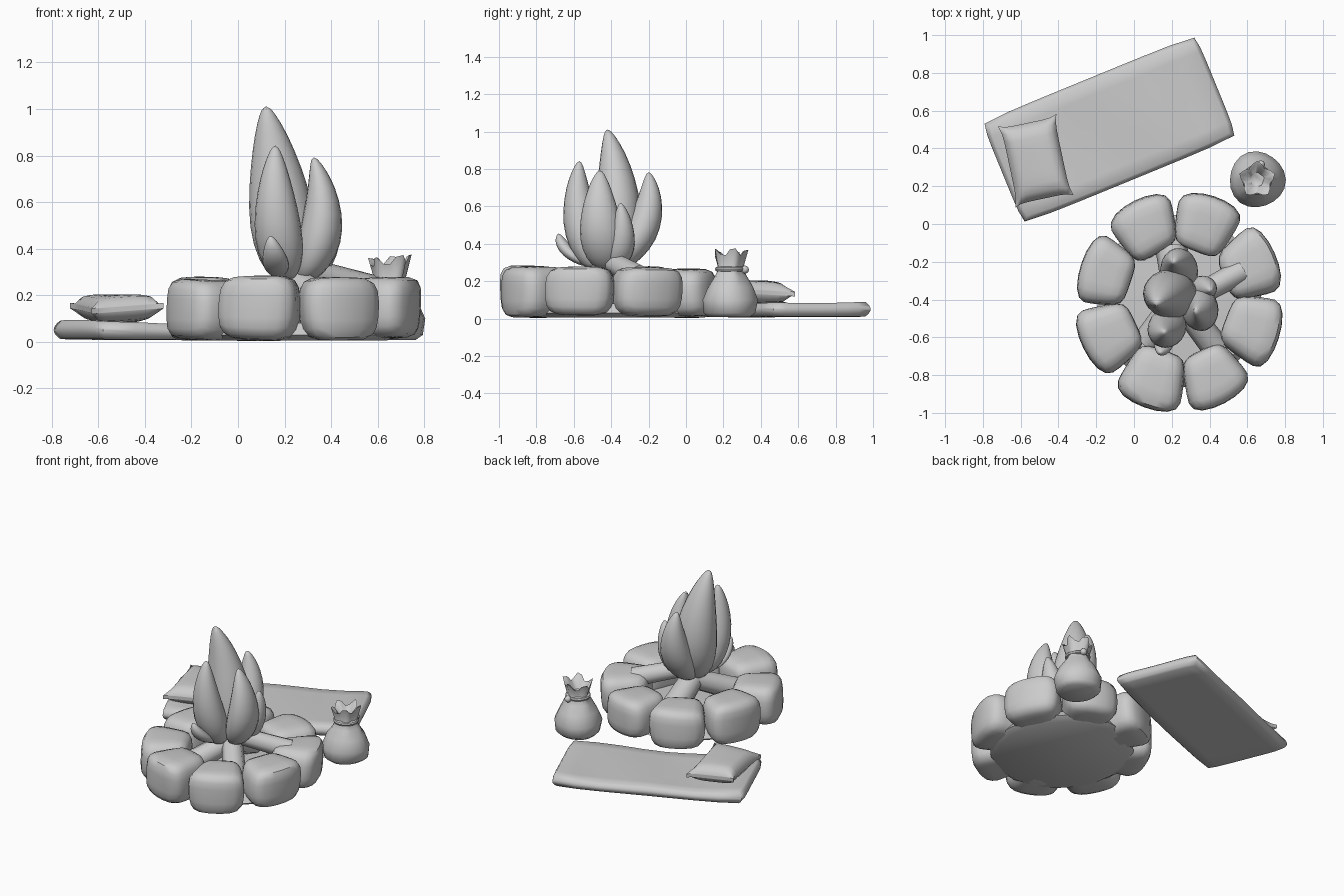
import bpy, bmesh, math, random
from mathutils import Vector, Matrix

if "Cube" in bpy.data.objects:
    bpy.data.objects.remove(bpy.data.objects["Cube"])

random.seed(4)


def finish(name, bm, angle=40, subsurf=0):
    bmesh.ops.recalc_face_normals(bm, faces=bm.faces)
    me = bpy.data.meshes.new(name)
    bm.to_mesh(me)
    bm.free()
    me.polygons.foreach_set("use_smooth", [True] * len(me.polygons))
    me.set_sharp_from_angle(angle=math.radians(angle))
    ob = bpy.data.objects.new(name, me)
    bpy.context.collection.objects.link(ob)
    if subsurf:
        m = ob.modifiers.new("smooth", 'SUBSURF')
        m.levels = m.render_levels = subsurf
    return ob


def loft(name, rings, sides=10, warp=None, angle=40, subsurf=0):
    """Skin horizontal elliptical rings (x, y, z, rx, ry) and cap both ends."""
    bm = bmesh.new()
    loops = []
    for i, (x, y, z, rx, ry) in enumerate(rings):
        loop = []
        for k in range(sides):
            a = 2 * math.pi * k / sides
            s, dz = warp(i, a) if warp else (1, 0)
            loop.append(bm.verts.new((x + s * rx * math.cos(a), y + s * ry * math.sin(a), z + dz)))
        loops.append(loop)
    for lo, hi in zip(loops, loops[1:]):
        for k in range(sides):
            j = (k + 1) % sides
            bm.faces.new((lo[k], lo[j], hi[j], hi[k]))
    bm.faces.new(loops[0])
    bm.faces.new(loops[-1])
    return finish(name, bm, angle, subsurf)


def grid_cube(cuts):
    bm = bmesh.new()
    bmesh.ops.create_cube(bm, size=2)
    bmesh.ops.subdivide_edges(bm, edges=bm.edges[:], cuts=cuts, use_grid_fill=True)
    return bm


# Ring of eight rounded, wedge-shaped stones; the ring is slightly narrower in x
PIT = Vector((0.24, -0.408, 0))
for i in range(8):
    bm = grid_cube(5)
    r_in, r_out = 0.28, 0.57
    top = 0.27 + random.uniform(-0.006, 0.012)
    skew = {(a, b, c): Vector([random.uniform(-0.012, 0.012) for _ in range(3)])
            for a in (-1, 1) for b in (-1, 1) for c in (-1, 1)}
    for v in bm.verts:
        p = v.co.copy()
        p /= sum(abs(c) ** 5 for c in p) ** 0.2
        t = (p.x + 1) / 2
        half = 0.122 + 0.07 * t
        bow = 0.02 * t * (1 - 2 * p.y * p.y)
        side = 1 + 0.05 * (1 - 2 * p.z * p.z)
        q = Vector((r_in + (r_out - r_in) * t + bow, p.y * half * side,
                    0.01 + (top - 0.01) * (p.z + 1) / 2))
        for key, off in skew.items():
            q += off * math.prod((1 + k * c) / 2 for k, c in zip(key, p))
        v.co = q
    turn = Matrix.Rotation(math.radians(25.5 + 45 * i), 4, 'Z')
    bm.transform(Matrix.Translation(PIT) @ Matrix.Diagonal((0.945, 1, 1, 1)) @ turn)
    finish(f"stone_{i + 1}", bm)

# Ash bed inside the ring
loft("ash_bed", [(PIT.x, PIT.y, z, 0.95 * r, r) for z, r in
                 ((0.005, 0.42), (0.03, 0.46), (0.08, 0.42), (0.10, 0.06))], 20)


# Logs leaning from the middle outwards
def log(name, a, b, r=0.065):
    a, b = Vector(a), Vector(b)
    d = b - a
    bm = bmesh.new()
    bmesh.ops.create_cone(bm, cap_ends=True, segments=8, radius1=0.85 * r, radius2=r, depth=d.length)
    bm.transform(Matrix.Translation((a + b) / 2) @ d.to_track_quat('Z', 'Y').to_matrix().to_4x4())
    finish(name, bm, 50)


log("log_right", (0.22, -0.44, 0.325), (0.57, -0.25, 0.225))
log("log_front_right", (0.22, -0.38, 0.27), (0.43, -0.65, 0.14), 0.075)
log("log_front_left", (0.25, -0.36, 0.27), (0.07, -0.62, 0.14), 0.075)
log("log_back", (0.24, -0.46, 0.27), (0.20, -0.14, 0.14), 0.085)


# Flame tongues: swollen near the base, curving through a belly point to a tip
def flame(name, base, belly, tip, rx, ry):
    rings = []
    for t, w in ((0, .4), (.11, .82), (.3, 1.04), (.54, .9), (.76, .62), (.9, .37), (1.0, .1)):
        w0, w1, w2 = (t - .4) * (t - 1) / .4, t * (1 - t) / .24, t * (t - .4) / .6
        x, y = (w0 * a + w1 * b + w2 * c for a, b, c in zip(base, belly, tip))
        z = base[2] + (tip[2] - base[2]) * t
        rings.append((x, y, z, rx * w, ry * w))
    loft(name, rings, 10, subsurf=1, angle=70)


flame("flame_main", (.21, -.41, .26), (.187, -.365), (.12, -.42, 1.015), .152, .14)
flame("flame_front", (.20, -.49, .26), (.17, -.56), (.16, -.57, .845), .11, .105)
flame("flame_right", (.29, -.43, .26), (.36, -.455), (.325, -.46, .795), .1, .125)
flame("flame_back", (.23, -.36, .26), (.24, -.235), (.21, -.20, .785), .11, .105)
flame("flame_side", (.31, -.38, .26), (.36, -.345), (.405, -.35, .62), .08, .08)
flame("flame_small", (.17, -.53, .28), (.16, -.62), (.14, -.68, .455), .06, .055)

# Sleeping mat: thin slab with rounded rim and gentle waves
bm = grid_cube(7)
for v in bm.verts:
    x, y, z = v.co
    lift = 0.022 * x * x + 0.006 * math.sin(5 * x + 1.5 * y)
    rim = 0.022 * z * z + 0.012 * (x * y) ** 6
    v.co = ((0.612 - rim) * x, (0.292 - rim) * y, 0.038 + 0.03 * z + lift * (0.55 + 0.4 * z))
bm.transform(Matrix.Translation((-0.13, 0.5, 0)) @ Matrix.Rotation(math.radians(22.3), 4, 'Z'))
finish("sleeping_mat", bm, 70)

# Plump pillow with pinched corners
bm = grid_cube(9)
for v in bm.verts:
    x, y, z = v.co
    puff = (max(0, 1 - x ** 4) * max(0, 1 - y ** 4)) ** 0.45
    v.co = (0.158 * x * (1 - 0.1 * (1 - y ** 6)), 0.22 * y * (1 - 0.07 * (1 - x ** 6)),
            0.143 + z * (0.012 + 0.048 * puff) - 0.012 * x * y)
bm.transform(Matrix.Translation((-0.52, 0.335, 0)) @ Matrix.Rotation(math.radians(12), 4, 'Z'))
finish("pillow", bm, 60)


# Tied sack with a ragged, hollow mouth
def ragged(i, a):
    if i < 4:
        return 1 + 0.03 * math.sin(3 * a + i), 0
    if i in (6, 7):
        return 1 + 0.16 * math.sin(5 * a), 0.022 * math.sin(5 * a + 0.6) + 0.008 * math.cos(a)
    return 1 + 0.08 * math.sin(5 * a), 0


SX, SY = 0.652, 0.235
loft("sack", [(SX, SY, z, r, r) for z, r in
              ((0.008, 0.11), (0.03, 0.138), (0.10, 0.148), (0.17, 0.12), (0.225, 0.085), (0.265, 0.064),
               (0.35, 0.085), (0.345, 0.072), (0.29, 0.035))],
     20, ragged, 55)

# Cord around the sack neck with a small knot
loft("sack_cord", [(SX, SY, 0.265 + 0.014 * math.sin(b), 0.066 + 0.014 * math.cos(b), 0.066 + 0.014 * math.cos(b))
                   for b in (-1.5, -0.75, 0, 0.75, 1.5)], 16)
bm = bmesh.new()
bmesh.ops.create_icosphere(bm, subdivisions=2, radius=0.022,
                           matrix=Matrix.Translation((SX + 0.02, SY + 0.08, 0.262)))
finish("sack_knot", bm, 60)
